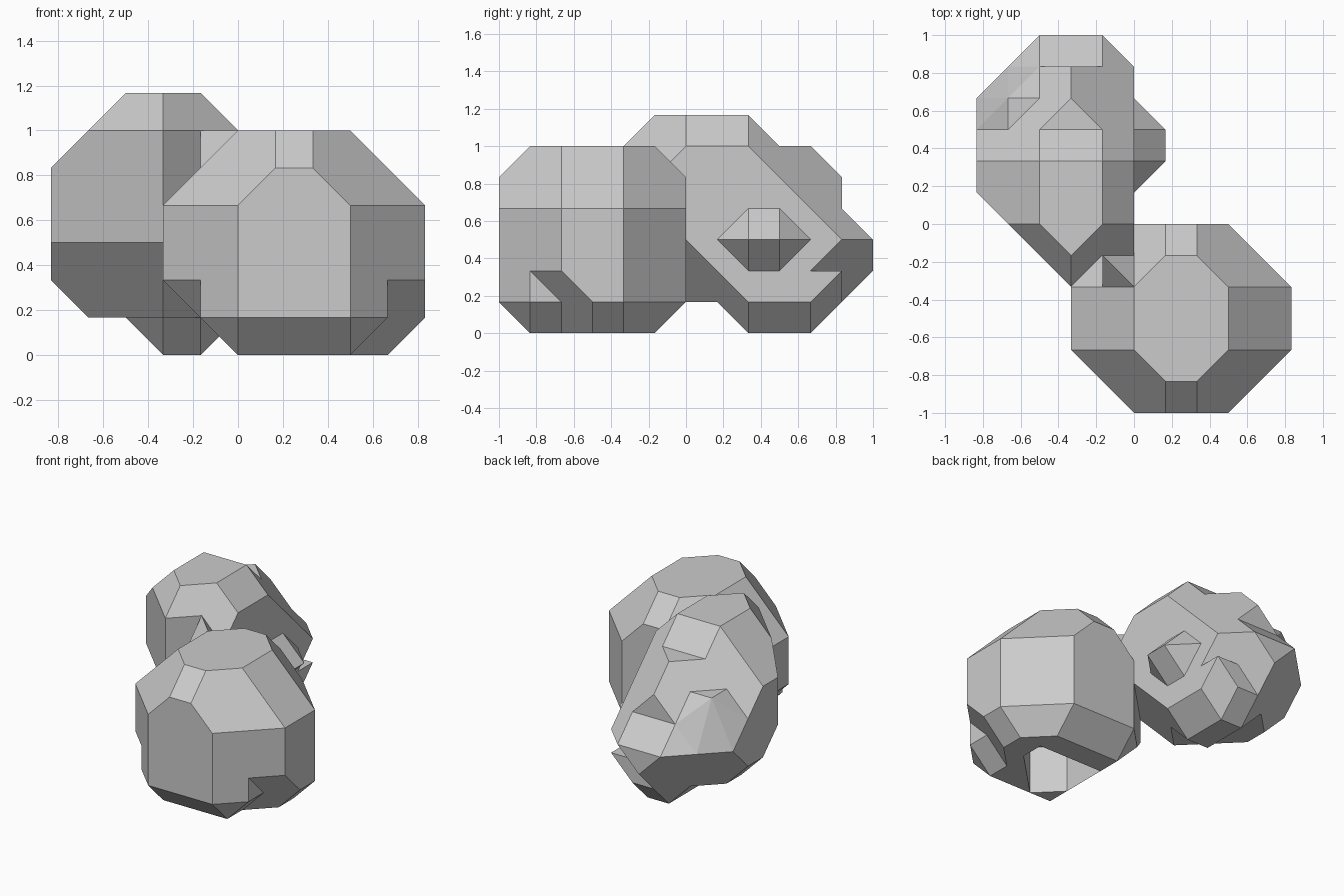
import bpy
import bmesh
from mathutils import Vector

UNIT = 1 / 6  # lattice step that every facet snaps to

cube = bpy.data.objects.get("Cube")
if cube:
    bpy.data.objects.remove(cube, do_unlink=True)

stone = bpy.data.materials.new("stone grey")
stone.use_nodes = True
stone.diffuse_color = (0.6, 0.6, 0.6, 1)
stone.node_tree.nodes["Principled BSDF"].inputs["Base Color"].default_value = (0.6, 0.6, 0.6, 1)


def finish(name, bm):
    """Turn a lattice-space bmesh into a flat shaded stone object."""
    bmesh.ops.scale(bm, vec=(UNIT, UNIT, UNIT), verts=bm.verts)
    bmesh.ops.recalc_face_normals(bm, faces=bm.faces)
    mesh = bpy.data.meshes.new(name)
    bm.to_mesh(mesh)
    bm.free()
    mesh.materials.append(stone)
    obj = bpy.data.objects.new(name, mesh)
    bpy.context.collection.objects.link(obj)
    return obj


def direction(text):
    """Read a direction such as '+x-y' as a vector."""
    return Vector([text.count("+" + a) - text.count("-" + a) for a in "xyz"])


def cut_rock(name, limits):
    """Chisel a block with one plane per direction and distance."""
    bm = bmesh.new()
    bmesh.ops.create_cube(bm, size=40)
    for text, distance in limits.items():
        normal = direction(text)
        point = normal * (distance / normal.length_squared)
        geom = bm.verts[:] + bm.edges[:] + bm.faces[:]
        result = bmesh.ops.bisect_plane(bm, geom=geom, dist=1e-5, plane_co=point,
                                        plane_no=normal, clear_outer=True)
        rim = [e for e in result["geom_cut"]
               if isinstance(e, bmesh.types.BMEdge) and e.is_boundary]
        if rim:
            bmesh.ops.contextual_create(bm, geom=rim)
    bmesh.ops.remove_doubles(bm, verts=bm.verts, dist=1e-4)
    return finish(name, bm)


def hull_rock(name, points):
    """Wrap a small bump around a few lattice points."""
    bm = bmesh.new()
    for p in points:
        bm.verts.new(p)
    bmesh.ops.convex_hull(bm, input=bm.verts)
    bmesh.ops.dissolve_limit(bm, angle_limit=0.01, verts=bm.verts, edges=bm.edges)
    return finish(name, bm)


# Front boulder: a body plus a toe that leaves the two lower notches
front = {
    "+x": 5, "-x": 2, "+y": 0, "-y": 6, "+z": 6, "-z": 0,
    "-x-y": 6, "+x-y": 9, "+x+y": 3, "-x+y": 0,
    "+x+z": 9, "-x+z": 6, "-y+z": 11, "+y+z": 5,
    "-x-y+z": 10, "+x-y+z": 13, "+x+y+z": 7, "-x+y+z": 4,
    "+x-z": 4, "-x-z": 0, "-y-z": 5, "+y-z": -1,
    "+x+y-z": 2, "-x+y-z": -1,
}
body = cut_rock("front_boulder", {**front, "+x-y-z": 7, "-x-y-z": 4})
toe = cut_rock("front_boulder_toe", {**front, "+x": 4, "-x": 1, "+x-z": 3,
                                     "+x-y-z": 8, "-x-y-z": 5})

# Hollow in the underside of the front boulder
hollow = cut_rock("hollow_cutter", {"+x": 3, "-x": 0, "+y": -2, "-y": 5, "+z": 2,
                                    "-z": 1, "-x-y": 4, "+x-y": 6})
hollow.hide_render = True
hollow.hide_set(True)
for part in (body, toe):
    mod = part.modifiers.new("hollow", "BOOLEAN")
    mod.operation = "DIFFERENCE"
    mod.solver = "EXACT"
    mod.object = hollow

# Back boulder: crown and tail ridge share most facets
back = {
    "+x": 0, "-x": 5, "-z": -1,
    "-x-y": 4, "+x-y": 0, "-x+y": 9, "+x+z": 6, "-x+z": 10,
    "-x-y+z": 10, "+x-y+z": 6, "+x+y+z": 8, "-x+y+z": 12,
    "-x-y-z": 1, "+x-y-z": -3, "+x+y-z": 2, "-x+y-z": 6,
    "-x-z": 3, "+y-z": 4,
}
cut_rock("back_boulder", {**back, "+z": 7, "+y": 6, "+y+z": 9})
cut_rock("back_boulder_ridge", {**back, "+z": 6, "+y": 5})

# Foot under the back boulder
cut_rock("back_boulder_foot", {
    "+x": 0, "-x": 3, "+y": 5, "-y": -1, "+z": 2, "-z": 0,
    "+x-z": -1, "-x-z": 2, "+y-z": 4, "-y-z": -2,
    "+x-y-z": -3, "-x-y-z": 0, "+x+y-z": 3, "-x+y-z": 6,
})

# Bumps on the side and the rear shoulder
hull_rock("side_bump", [(0, 1, 3), (0, 4, 3), (0, 2, 4), (0, 3, 4),
                        (0, 2, 2), (0, 3, 2), (1, 2, 3), (1, 3, 3)])
hull_rock("shoulder_bump", [(-3, 5, 4), (-4, 5, 3), (-5, 4, 3), (-5, 3, 4),
                            (-4, 3, 5), (-3, 4, 5), (-4, 4, 5)])

# Wedges bridging the two boulders
hull_rock("bridge_back", [(-1, -1, 6), (0, -1, 5), (0, 0, 6), (-1, -1, 4), (0, 0, 4)])
hull_rock("bridge_front", [(-1, -1, 6), (0, -2, 6), (-1, -2, 5), (0, -1, 5), (-1, -1, 4)])
